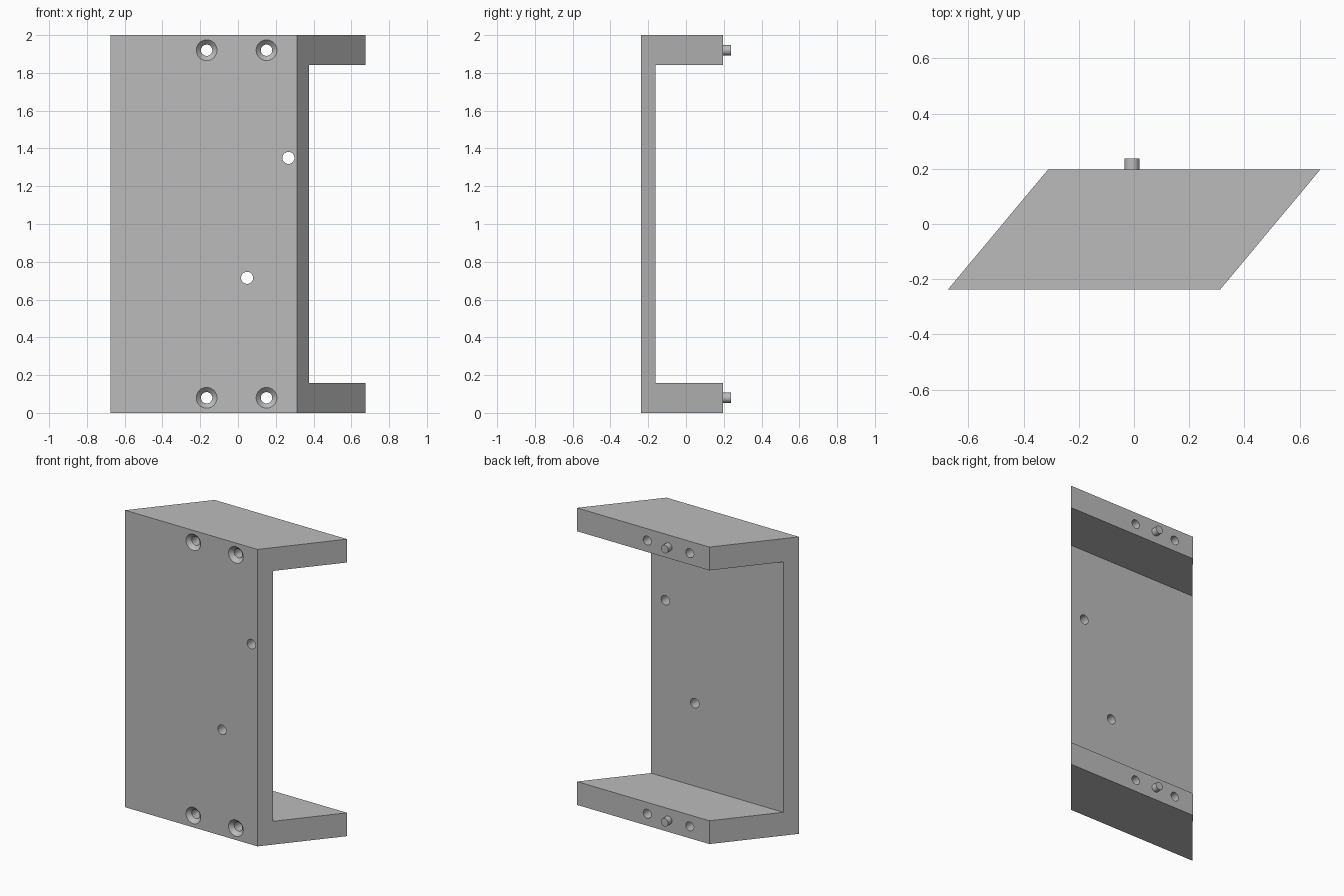
import bpy, bmesh, math

cube = bpy.data.objects.get("Cube")
if cube:
    bpy.data.objects.remove(cube, do_unlink=True)

# One plain grey for everything
grey = bpy.data.materials.new("plain_grey")
grey.use_nodes = True
colour = (0.5, 0.5, 0.5, 1)
grey.diffuse_color = colour
grey.node_tree.nodes["Principled BSDF"].inputs["Base Color"].default_value = colour

FRONT, PLATE_BACK, BACK, PIN_END = -0.238, -0.162, 0.197, 0.238
HEIGHT, FLANGE = 2.0, 0.157
LEAN = 0.363 / (BACK - FRONT)      # sideways slant of the ends per unit of depth
LEFT, RIGHT = -0.675, 0.312        # ends of the front face
LEVELS = (0.08, HEIGHT - 0.08)     # heights of the flange centres


def make_object(name, bm):
    bmesh.ops.recalc_face_normals(bm, faces=bm.faces)
    mesh = bpy.data.meshes.new(name)
    bm.to_mesh(mesh)
    bm.free()
    mesh.materials.append(grey)
    obj = bpy.data.objects.new(name, mesh)
    bpy.context.collection.objects.link(obj)
    return obj


def select(obj):
    bpy.ops.object.select_all(action='DESELECT')
    obj.select_set(True)
    bpy.context.view_layer.objects.active = obj


def add_turned(bm, x, z, profile, sides=32):
    """Closed round solid along y from (y, radius) pairs."""
    rings = []
    for y, r in profile:
        angles = [math.tau * i / sides for i in range(sides)]
        rings.append([bm.verts.new((x + r * math.cos(a), y, z + r * math.sin(a))) for a in angles])
    for a, b in zip(rings, rings[1:]):
        for i in range(sides):
            j = (i + 1) % sides
            bm.faces.new((a[i], a[j], b[j], b[i]))
    bm.faces.new(rings[0])
    bm.faces.new(rings[-1])


# Channel body: C-shaped side profile swept across with slanted ends
profile = [(FRONT, 0), (BACK, 0), (BACK, FLANGE), (PLATE_BACK, FLANGE),
           (PLATE_BACK, HEIGHT - FLANGE), (BACK, HEIGHT - FLANGE),
           (BACK, HEIGHT), (FRONT, HEIGHT)]
bm = bmesh.new()
ends = [[bm.verts.new((x + LEAN * (y - FRONT), y, z)) for y, z in profile]
        for x in (LEFT, RIGHT)]
for end in ends:
    bm.faces.new(end)
for i in range(len(profile)):
    j = (i + 1) % len(profile)
    bm.faces.new((ends[0][i], ends[0][j], ends[1][j], ends[1][i]))
body = make_object("channel_bracket", bm)

# Cutters: countersunk screw holes through the flanges, plain holes in the plate
bm = bmesh.new()
for z in LEVELS:
    for x in (-0.166, 0.151):
        add_turned(bm, x, z, [(FRONT - 0.01, 0.065), (FRONT + 0.025, 0.03), (BACK + 0.05, 0.03)])
for x, z in ((0.267, 1.35), (0.048, 0.715)):
    add_turned(bm, x, z, [(FRONT - 0.05, 0.032), (PLATE_BACK + 0.05, 0.032)])
cutter = make_object("hole_cutter", bm)
cutter.hide_render = True

select(body)
cut = body.modifiers.new("holes", 'BOOLEAN')
cut.operation = 'DIFFERENCE'
cut.solver = 'EXACT'
cut.object = cutter
bpy.ops.object.modifier_apply(modifier=cut.name)
bpy.data.objects.remove(cutter, do_unlink=True)
bpy.ops.object.shade_smooth_by_angle(angle=math.radians(30))

# Locating pins on the back of each flange
for name, z in zip(("lower_pin", "upper_pin"), LEVELS):
    bm = bmesh.new()
    add_turned(bm, -0.007, z, [(BACK - 0.02, 0.027), (PIN_END, 0.027)])
    select(make_object(name, bm))
    bpy.ops.object.shade_smooth_by_angle(angle=math.radians(30))
